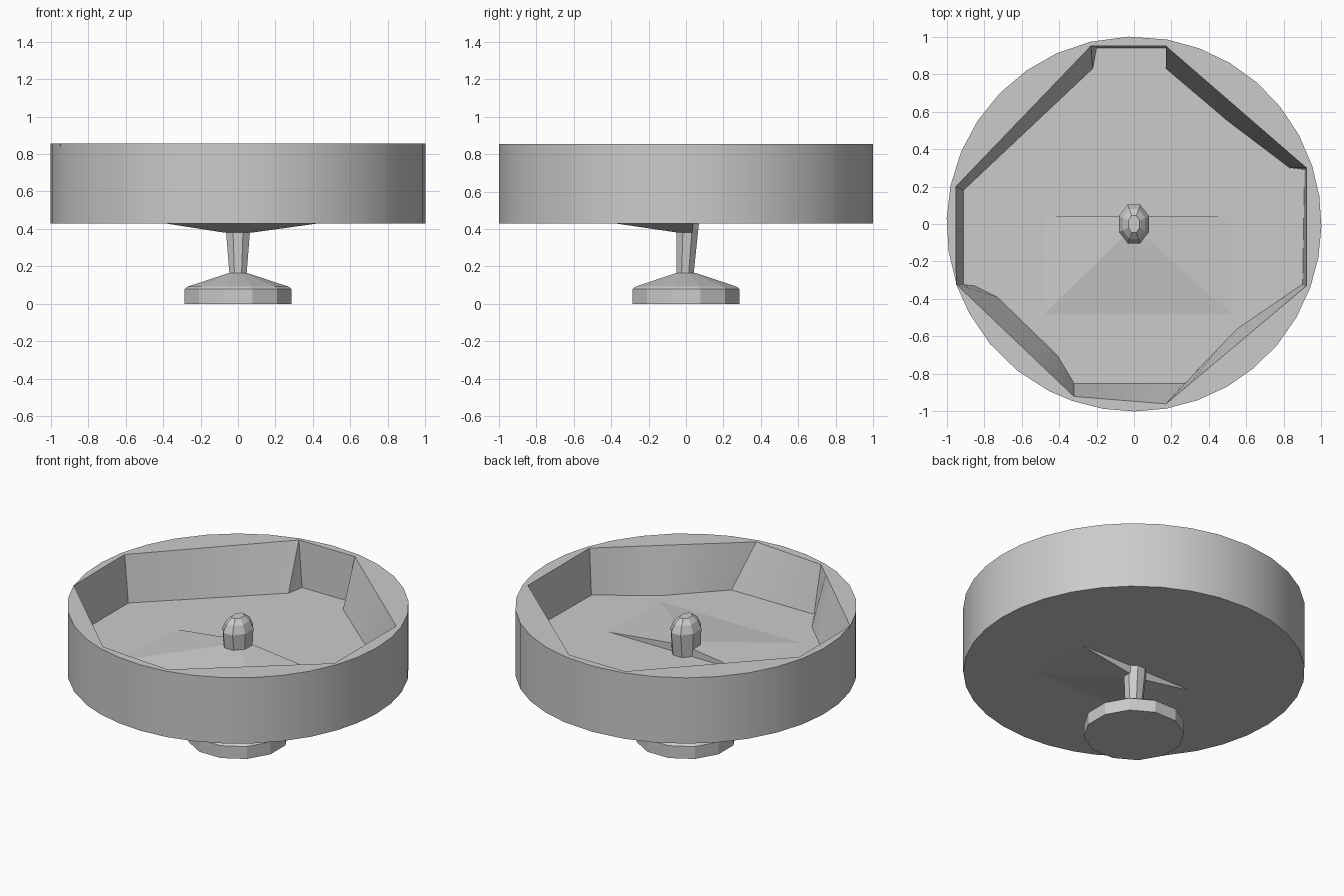
import bpy, bmesh
from math import atan2, cos, sin, pi, tau, radians

if "Cube" in bpy.data.objects:
    bpy.data.objects.remove(bpy.data.objects["Cube"])


def finish(name, bm, smooth=None):
    bmesh.ops.remove_doubles(bm, verts=bm.verts, dist=0.0005)
    bmesh.ops.recalc_face_normals(bm, faces=bm.faces)
    mesh = bpy.data.meshes.new(name)
    bm.to_mesh(mesh)
    bm.free()
    ob = bpy.data.objects.new(name, mesh)
    bpy.context.collection.objects.link(ob)
    if smooth:
        bpy.ops.object.select_all(action='DESELECT')
        ob.select_set(True)
        bpy.context.view_layer.objects.active = ob
        bpy.ops.object.shade_smooth_by_angle(angle=radians(smooth))
    return ob


def loft(name, rings, smooth=None):
    """Skin a closed stack of point rings and cap both ends."""
    bm = bmesh.new()
    vs = [[bm.verts.new(p) for p in ring] for ring in rings]
    n = len(vs[0])
    for a, b in zip(vs, vs[1:]):
        for i in range(n):
            j = (i + 1) % n
            bm.faces.new((a[i], a[j], b[j], b[i]))
    bm.faces.new(vs[0][::-1])
    bm.faces.new(vs[-1])
    return finish(name, bm, smooth)


def oval(n, rx, ry, z, cy=0.0):
    return [(rx * cos((i + .5) * tau / n) / cos(pi / n),
             cy + ry * sin((i + .5) * tau / n) / cos(pi / n), z) for i in range(n)]


def rect(x0, x1, y0, y1, z):
    return [(x0, y0, z), (x1, y0, z), (x1, y1, z), (x0, y1, z)]


# Drum: round outside, faceted eight-sided well inside (rim corner, floor corner)
well = [
    ((.92, .30), (.91, .29)), ((.92, .30), (.83, .30)), ((.545, .625), (.50, .55)),
    ((.17, .95), (.17, .83)), ((.17, .95), (.17, .94)),
    ((-.23, .95), (-.20, .94)), ((-.23, .95), (-.22, .83)),
    ((-.95, .20), (-.91, .18)), ((-.95, -.32), (-.91, -.32)),
    ((-.95, -.32), (-.85, -.33)), ((-.82, -.444), (-.73, -.39)),
    ((-.42, -.825), (-.41, -.70)), ((-.32, -.92), (-.32, -.85)),
    ((.17, -.96), (.27, -.85)), ((.54, -.65), (.55, -.56)), ((.92, -.33), (.90, -.32)),
]
BOTTOM, RIM, FLOOR = 0.43, 0.855, 0.56
low, high, lip, floor = [], [], [], []
for k, (top, base) in enumerate(well):
    top2, base2 = well[(k + 1) % len(well)]
    a = atan2(top[1], top[0])
    span = (atan2(top2[1], top2[0]) - a) % tau
    steps = max(1, round(span / radians(10)))
    for s in range(steps):
        t = s / steps
        x, y = cos(a + span * t), sin(a + span * t)
        low.append((x, y, BOTTOM))
        high.append((x, y, RIM))
        lip.append((top[0] + (top2[0] - top[0]) * t, top[1] + (top2[1] - top[1]) * t, RIM))
        floor.append((base[0] + (base2[0] - base[0]) * t,
                      base[1] + (base2[1] - base[1]) * t, FLOOR))


def drum():
    bm = bmesh.new()
    vs = [[bm.verts.new(p) for p in ring] for ring in (low, high, lip, floor)]
    n = len(low)
    for a, b in zip(vs, vs[1:]):
        for i in range(n):
            j = (i + 1) % n
            bm.faces.new((a[i], a[j], b[j], b[i]))
    caps = [bm.faces.new(vs[0][::-1]), bm.faces.new(vs[-1])]
    bmesh.ops.triangulate(bm, faces=caps)
    bmesh.ops.dissolve_degenerate(bm, dist=0.0005, edges=bm.edges)
    return finish("drum", bm, 20)


drum()

# Shallow half-pyramids where the floor swells around the stem, above and below
loft("floor_rise", [rect(-.48, .52, -.48, .04, FLOOR - .01),
                    rect(-.48, .52, -.48, .04, FLOOR),
                    rect(-.07, .07, -.08, .04, .61)])
loft("underside_boss", [rect(-.07, .07, -.04, .035, .38),
                        rect(-.39, .43, -.38, .04, BOTTOM),
                        rect(-.39, .43, -.38, .04, BOTTOM + .01)])

# Stem running up through the floor into a faceted knob
loft("stem_and_knob", [oval(8, .045, .045, .15, -.005), oval(8, .065, .058, .40, .008),
                       oval(8, .078, .09, .60), oval(8, .08, .103, .71),
                       oval(8, .06, .08, .76), oval(8, .03, .045, .79)])

# Foot: chamfered twelve-sided disc with a low cone
loft("foot", [oval(12, .285, .285, 0), oval(12, .285, .285, .08),
              oval(12, .27, .27, .092), oval(12, .05, .05, .165)])
